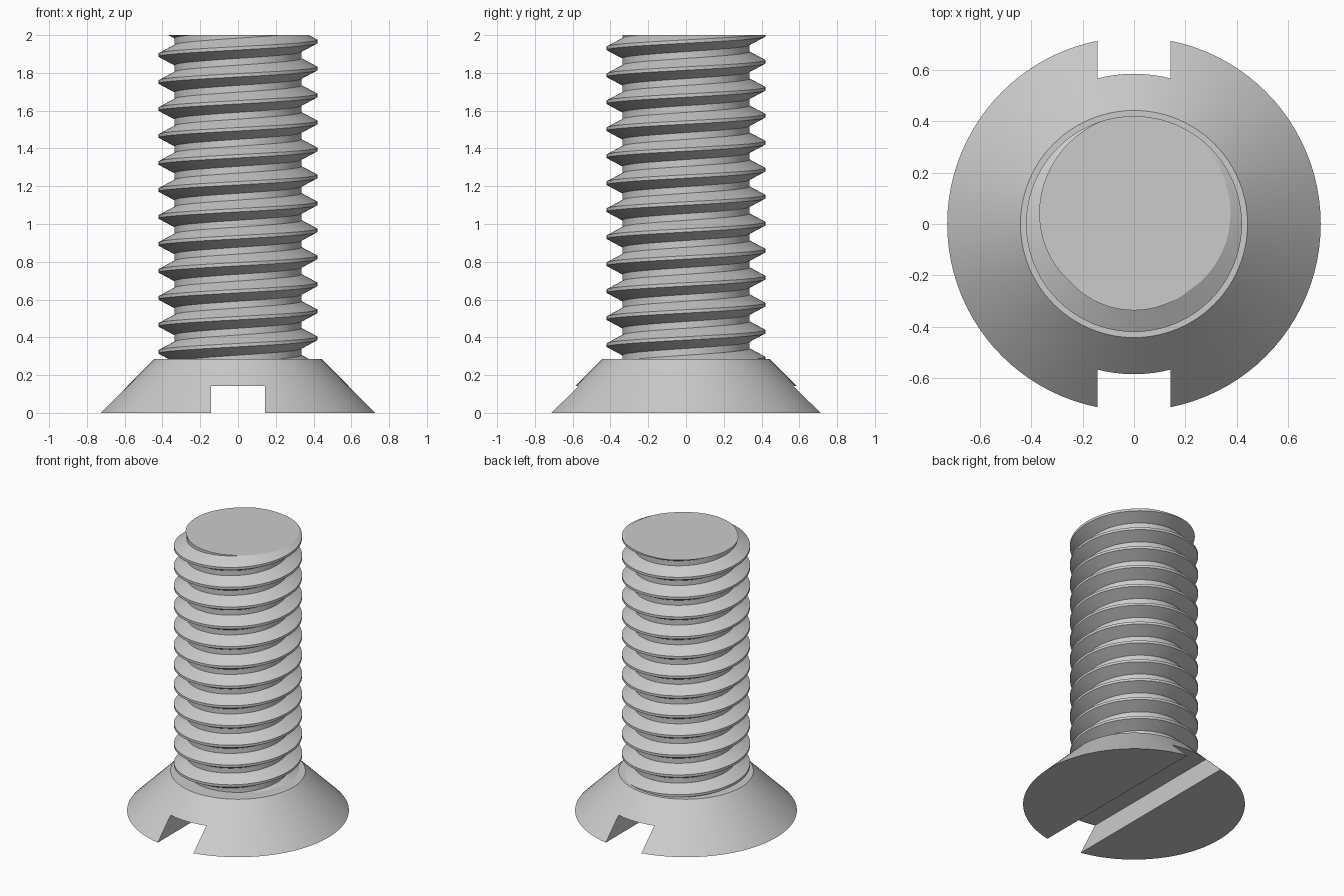
import bpy
import bmesh
from math import cos, sin, pi, radians

cube = bpy.data.objects.get("Cube")
if cube:
    bpy.data.objects.remove(cube, do_unlink=True)

PITCH = 2 / 14
HEAD_HEIGHT = 2 * PITCH
SEGMENTS = 96
CREST_Z = 1.966          # height of the last crest on the +x side
CREST_R, ROOT_R = 0.42, 0.336

steel = bpy.data.materials.new("steel grey")
steel.use_nodes = True
steel.diffuse_color = (0.6, 0.6, 0.6, 1)
steel.node_tree.nodes["Principled BSDF"].inputs["Base Color"].default_value = (0.6, 0.6, 0.6, 1)


def add_object(name, bm):
    bmesh.ops.recalc_face_normals(bm, faces=bm.faces)
    mesh = bpy.data.meshes.new(name)
    bm.to_mesh(mesh)
    bm.free()
    mesh.materials.append(steel)
    obj = bpy.data.objects.new(name, mesh)
    bpy.context.collection.objects.link(obj)
    return obj


def select_only(obj):
    bpy.ops.object.select_all(action="DESELECT")
    obj.select_set(True)
    bpy.context.view_layer.objects.active = obj


# Countersunk head: a cone frustum with a straight slot cut in its underside
bm = bmesh.new()
bmesh.ops.create_cone(bm, cap_ends=True, segments=SEGMENTS, radius1=0.727,
                      radius2=0.442, depth=HEAD_HEIGHT)
bmesh.ops.translate(bm, verts=bm.verts, vec=(0, 0, HEAD_HEIGHT / 2))
head = add_object("countersunk_head", bm)

bm = bmesh.new()
bmesh.ops.create_cube(bm, size=1)
bmesh.ops.scale(bm, verts=bm.verts, vec=(2 * PITCH, 2, 2 * PITCH))
cutter = add_object("slot_cutter", bm)
cutter.hide_render = True

slot = head.modifiers.new("slot", "BOOLEAN")
slot.operation = "DIFFERENCE"
slot.solver = "EXACT"
slot.object = cutter
select_only(head)
bpy.ops.object.modifier_apply(modifier=slot.name)
bpy.data.objects.remove(cutter, do_unlink=True)

# Threaded shank: one thread profile swept up a right-handed helix
crest, flank = PITCH / 16, PITCH * 3 / 8
profile = [(CREST_R, -crest), (CREST_R, crest), (ROOT_R, flank), (ROOT_R, PITCH - flank)]
turns = 16
start_z = CREST_Z - 14 * PITCH

bm = bmesh.new()
rows = []
for k in range(turns * SEGMENTS + 1):
    a = 2 * pi * k / SEGMENTS
    z = start_z + PITCH * k / SEGMENTS
    rows.append([bm.verts.new((r * cos(a), r * sin(a), z + dz)) for r, dz in profile])
for k in range((turns - 1) * SEGMENTS):
    here = rows[k] + [rows[k + SEGMENTS][0]]
    ahead = rows[k + 1] + [rows[k + SEGMENTS + 1][0]]
    for j in range(4):
        bm.faces.new((here[j], ahead[j], ahead[j + 1], here[j + 1]))

# Trim both ends flat and cap them
for height, direction in ((2.0, 1), (HEAD_HEIGHT - 0.04, -1)):
    cut = bmesh.ops.bisect_plane(bm, geom=bm.verts[:] + bm.edges[:] + bm.faces[:],
                                 plane_co=(0, 0, height), plane_no=(0, 0, direction),
                                 clear_outer=True)
    rim = [e for e in cut["geom_cut"] if isinstance(e, bmesh.types.BMEdge)]
    bmesh.ops.edgeloop_fill(bm, edges=rim)
bmesh.ops.delete(bm, geom=[v for v in bm.verts if not v.link_faces], context="VERTS")
shank = add_object("threaded_shank", bm)

for obj in (head, shank):
    select_only(obj)
    bpy.ops.object.shade_smooth_by_angle(angle=radians(25))
